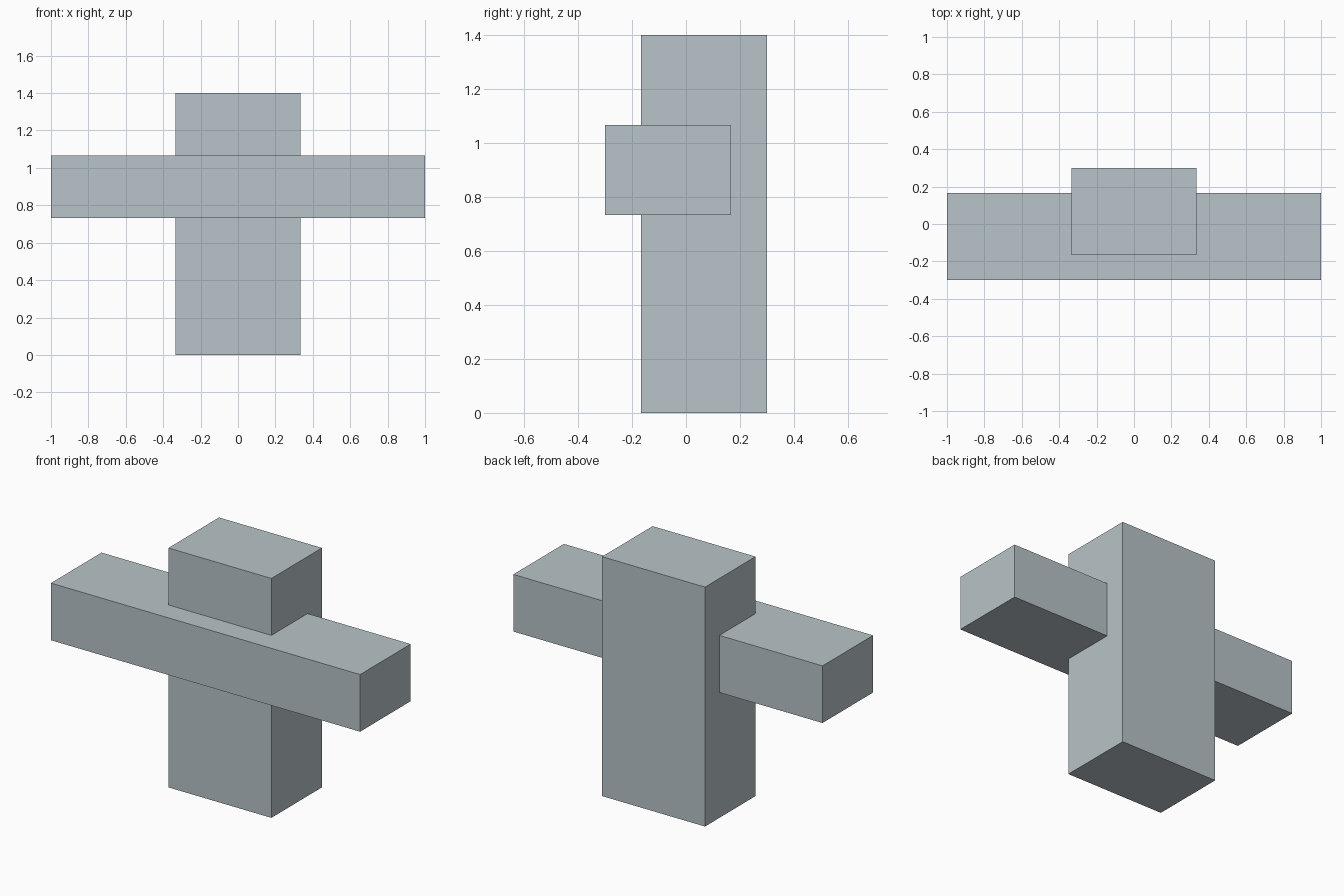
import bpy
from mathutils import Vector

# Remove the default cube
default = bpy.data.objects.get("Cube")
if default:
    bpy.data.objects.remove(default, do_unlink=True)

# Single pale grey-blue material
COLOUR = (0.48, 0.55, 0.58, 1.0)
grey = bpy.data.materials.new("pale_blue_grey")
grey.use_nodes = True
grey.diffuse_color = COLOUR
grey.node_tree.nodes["Principled BSDF"].inputs["Base Color"].default_value = COLOUR


def box(name, low, high):
    """Flat-shaded box spanning two opposite corners."""
    low, high = Vector(low), Vector(high)
    bpy.ops.mesh.primitive_cube_add(size=1)
    obj = bpy.context.object
    obj.name = obj.data.name = name
    for v in obj.data.vertices:
        v.co = (low + high) / 2 + v.co * (high - low)
    obj.data.materials.append(grey)
    return obj


# Upright post, set towards the back
box("upright_post", (-0.333, -0.167, 0), (0.333, 0.3, 1.4))

# Horizontal beam, lapped across the front of the post
box("cross_beam", (-1, -0.3, 0.733), (1, 0.167, 1.067))
